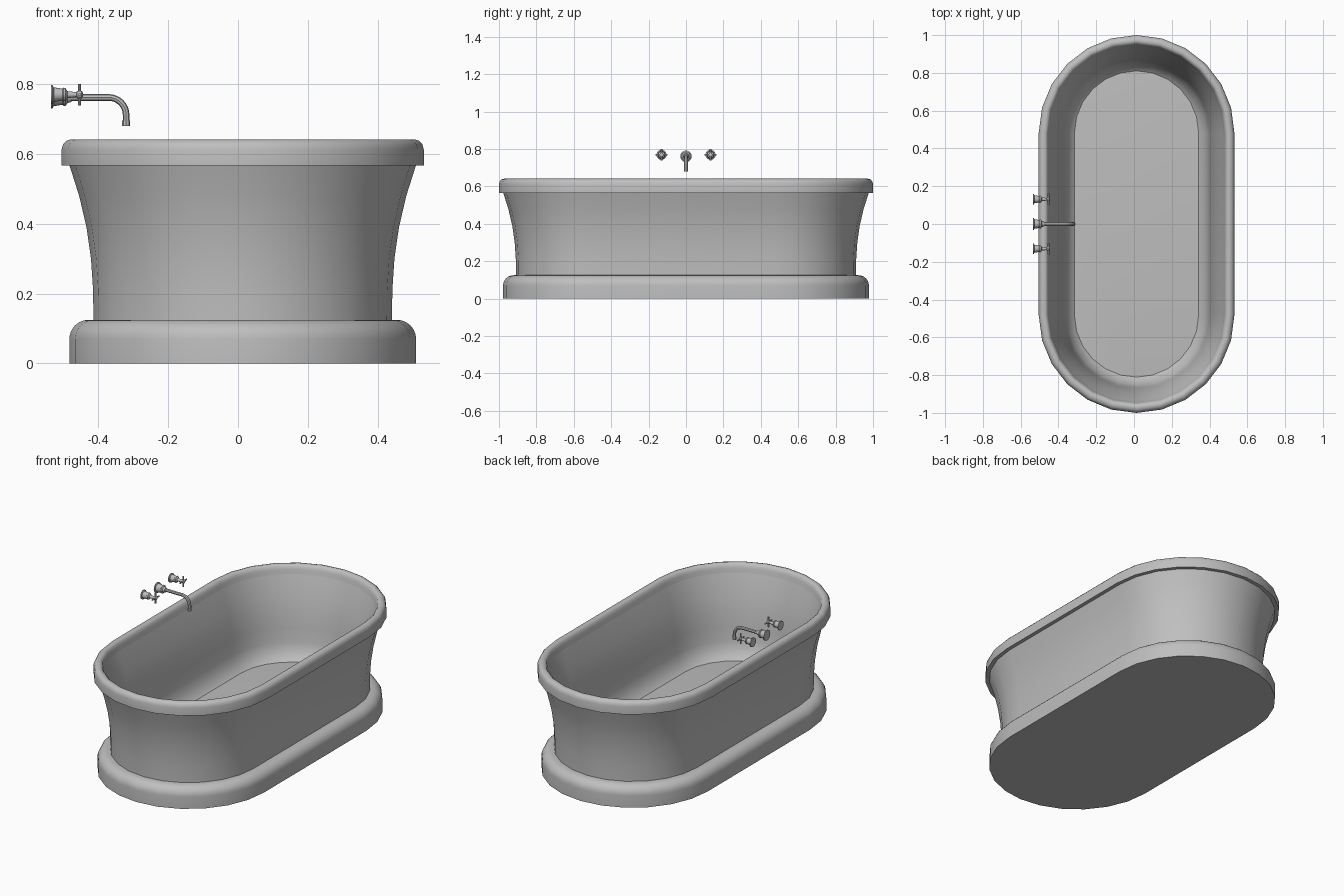
import bpy, bmesh, math

if "Cube" in bpy.data.objects:
    bpy.data.objects.remove(bpy.data.objects["Cube"])

grey = bpy.data.materials.new("light grey")
grey.diffuse_color = (0.52, 0.52, 0.52, 1)
grey.use_nodes = True
grey.node_tree.nodes["Principled BSDF"].inputs["Base Color"].default_value = grey.diffuse_color

CX = 0.0135      # tub centre in x
HALF = 0.482     # half length of the straight sides


def finish(ob, angle=35):
    ob.data.materials.clear()
    ob.data.materials.append(grey)
    bpy.ops.object.select_all(action='DESELECT')
    ob.select_set(True)
    bpy.context.view_layer.objects.active = ob
    bpy.ops.object.shade_smooth_by_angle(angle=math.radians(angle))


def loft(name, rings, cap_start=False, cap_end=False, angle=35):
    bm = bmesh.new()
    loops = [[bm.verts.new(p) for p in ring] for ring in rings]
    n = len(loops[0])
    for a, b in zip(loops, loops[1:]):
        for i in range(n):
            j = (i + 1) % n
            bm.faces.new((a[i], a[j], b[j], b[i]))
    if cap_start:
        bm.faces.new(loops[0][::-1])
    if cap_end:
        bm.faces.new(loops[-1])
    me = bpy.data.meshes.new(name)
    bm.to_mesh(me)
    bm.free()
    ob = bpy.data.objects.new(name, me)
    bpy.context.collection.objects.link(ob)
    finish(ob, angle)
    return ob


def stadium(r, z, seg=12):
    # rounded-end outline, one semicircle per end
    pts = []
    for side in (1, -1):
        for i in range(seg + 1):
            t = math.pi * i / seg
            pts.append((CX + side * r * math.cos(t),
                        side * (HALF + r * math.sin(t)), z))
    return pts


def tub_part(name, profile, **kw):
    return loft(name, [stadium(r, z) for r, z in profile], **kw)


def lathe_x(name, profile, y, z, seg=16):
    rings = [[(x, y + r * math.cos(2 * math.pi * i / seg),
               z + r * math.sin(2 * math.pi * i / seg)) for i in range(seg)]
             for x, r in profile]
    return loft(name, rings, True, True)


def tube(name, points, radius):
    cu = bpy.data.curves.new(name, 'CURVE')
    cu.dimensions = '3D'
    cu.bevel_depth = radius
    cu.bevel_resolution = 2
    cu.use_fill_caps = True
    sp = cu.splines.new('POLY')
    sp.points.add(len(points) - 1)
    for p, co in zip(sp.points, points):
        p.co = (*co, 1)
    ob = bpy.data.objects.new(name, cu)
    bpy.context.collection.objects.link(ob)
    bpy.ops.object.select_all(action='DESELECT')
    ob.select_set(True)
    bpy.context.view_layer.objects.active = ob
    bpy.ops.object.convert(target='MESH')
    finish(bpy.context.view_layer.objects.active)


# plinth with a rounded shoulder
shoulder = [(0.441 + 0.055 * math.cos(t), 0.07 + 0.055 * math.sin(t))
            for t in (math.pi / 2 * i / 6 for i in range(7))]
tub_part("plinth", [(0.496, 0)] + shoulder, cap_start=True, cap_end=True)

# flared outer wall
tub_part("outer_wall", [(0.427, 0.125), (0.428, 0.21), (0.434, 0.30),
                        (0.447, 0.39), (0.468, 0.48), (0.496, 0.568)])

# rolled rim
tub_part("rim", [(0.490, 0.566), (0.518, 0.566), (0.518, 0.612),
                 (0.514, 0.627), (0.505, 0.637), (0.492, 0.641),
                 (0.480, 0.639), (0.471, 0.631), (0.466, 0.615),
                 (0.460, 0.590)])

# basin interior and floor
tub_part("basin", [(0.460, 0.590), (0.450, 0.56), (0.425, 0.48),
                   (0.404, 0.39), (0.391, 0.30), (0.382, 0.22),
                   (0.370, 0.175), (0.345, 0.138), (0.315, 0.114),
                   (0.282, 0.10)])
tub_part("basin_floor", [(0.282, 0.10), (0.15, 0.10)], cap_end=True)

# drain plate
loft("drain", [[(CX + 0.03 * math.cos(2 * math.pi * i / 24),
                 -0.515 + 0.03 * math.sin(2 * math.pi * i / 24), z)
                for i in range(24)] for z in (0.099, 0.103)], cap_end=True)

# spout: wall flange and bent pipe
SZ = 0.761
lathe_x("spout_flange", [(-0.535, 0.031), (-0.530, 0.031), (-0.527, 0.025),
                         (-0.502, 0.021), (-0.499, 0.024), (-0.493, 0.024),
                         (-0.488, 0.016), (-0.476, 0.013)], 0, SZ)
bend = [(-0.370 + 0.05 * math.sin(t), 0, SZ - 0.05 + 0.05 * math.cos(t))
        for t in (math.pi / 2 * i / 8 for i in range(9))]
tube("spout_pipe", [(-0.48, 0, SZ)] + bend + [(-0.32, 0, 0.685)], 0.0095)
tube("spout_tip", [(-0.32, 0, 0.695), (-0.32, 0, 0.680)], 0.0115)

# pair of taps with cross handles
HZ = 0.769
for side, label in ((-1, "front"), (1, "back")):
    y = side * 0.131
    lathe_x(label + "_tap_stem",
            [(-0.535, 0.027), (-0.530, 0.027), (-0.527, 0.021),
             (-0.502, 0.017), (-0.499, 0.020), (-0.493, 0.018),
             (-0.488, 0.010), (-0.462, 0.007), (-0.460, 0.011),
             (-0.447, 0.011), (-0.444, 0.006)], y, HZ)
    tube(label + "_tap_upright", [(-0.453, y, HZ - 0.031), (-0.453, y, HZ + 0.031)], 0.0045)
    tube(label + "_tap_crossbar", [(-0.453, y - 0.031, HZ), (-0.453, y + 0.031, HZ)], 0.0045)
